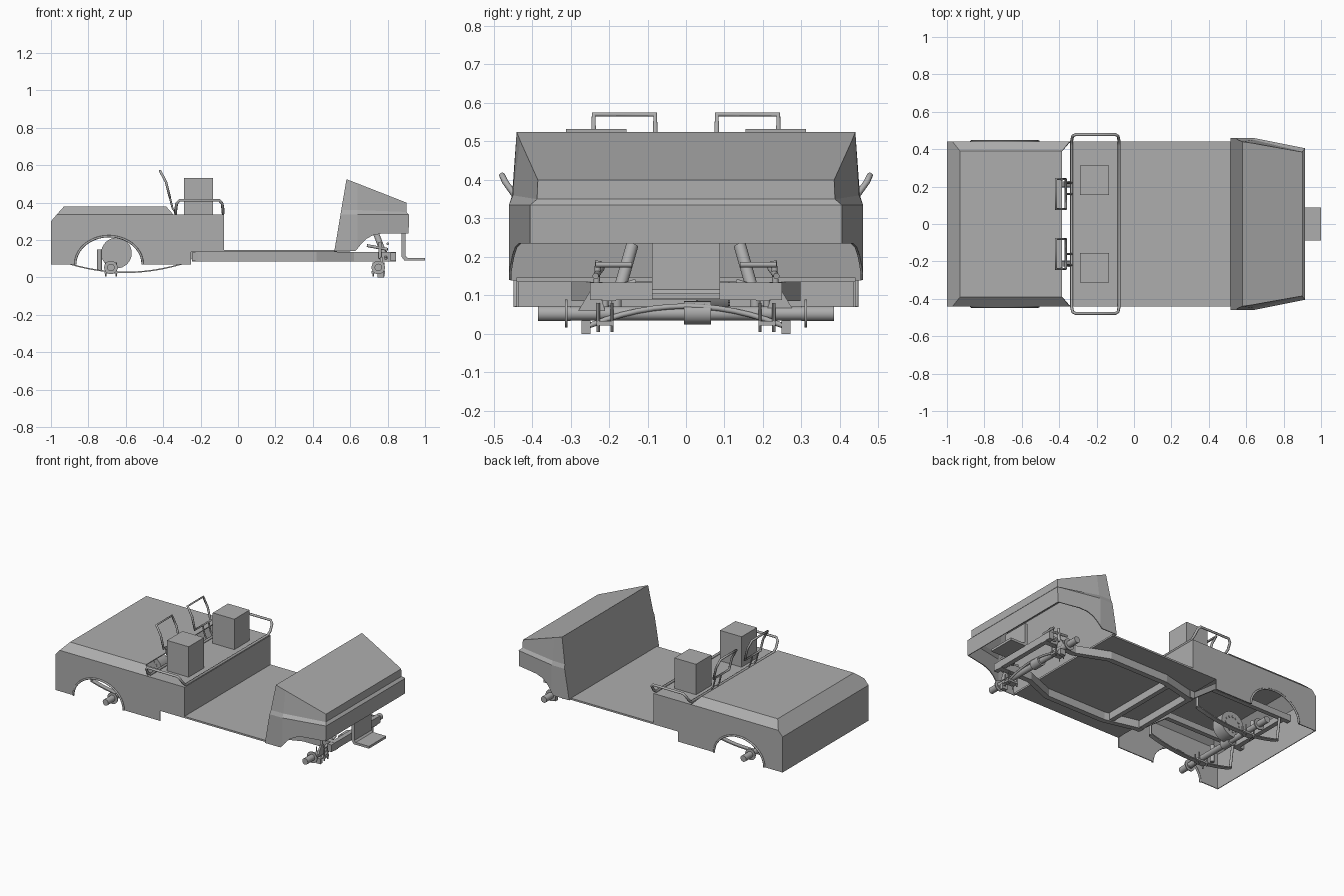
import bpy, bmesh, math
from mathutils import Vector

cube = bpy.data.objects.get("Cube")
if cube:
    bpy.data.objects.remove(cube, do_unlink=True)

grey = bpy.data.materials.new("body_grey")
grey.use_nodes = True
COLOUR = (0.42, 0.42, 0.42, 1)
grey.diffuse_color = COLOUR
grey.node_tree.nodes["Principled BSDF"].inputs["Base Color"].default_value = COLOUR


def mesh_object(name, faces, thickness=0):
    """Object from a list of faces, each a list of points."""
    bm = bmesh.new()
    for face in faces:
        bm.faces.new([bm.verts.new(p) for p in face])
    bmesh.ops.remove_doubles(bm, verts=bm.verts, dist=0.0005)
    bmesh.ops.recalc_face_normals(bm, faces=bm.faces)
    mesh = bpy.data.meshes.new(name)
    bm.to_mesh(mesh)
    bm.free()
    mesh.materials.append(grey)
    ob = bpy.data.objects.new(name, mesh)
    bpy.context.collection.objects.link(ob)
    if thickness:
        mod = ob.modifiers.new("Thickness", "SOLIDIFY")
        mod.thickness = thickness
        mod.offset = -1
    return ob


def prism(name, profile, y0, y1):
    """Extrude an x-z profile along y."""
    a = [(x, y0, z) for x, z in profile]
    b = [(x, y1, z) for x, z in profile]
    n = len(a)
    sides = [[a[i], a[(i + 1) % n], b[(i + 1) % n], b[i]] for i in range(n)]
    return mesh_object(name, [a, b] + sides)


def box(name, x0, x1, y0, y1, z0, z1):
    return prism(name, [(x0, z0), (x1, z0), (x1, z1), (x0, z1)], y0, y1)


def beam(name, path, w, h):
    """Rectangular bar following a path that runs along x."""
    rings = [[(x, y + a * w / 2, z + b * h / 2)
              for a, b in ((-1, -1), (1, -1), (1, 1), (-1, 1))] for x, y, z in path]
    faces = [rings[0], rings[-1]]
    for p, q in zip(rings, rings[1:]):
        faces += [[p[i], p[(i + 1) % 4], q[(i + 1) % 4], q[i]] for i in range(4)]
    return mesh_object(name, faces)


def tube(name, points, r, closed=False):
    curve = bpy.data.curves.new(name, "CURVE")
    curve.dimensions = "3D"
    curve.bevel_depth = r
    curve.bevel_resolution = 2
    curve.use_fill_caps = True
    sp = curve.splines.new("POLY")
    sp.points.add(len(points) - 1)
    for point, co in zip(sp.points, points):
        point.co = (*co, 1)
    sp.use_cyclic_u = closed
    curve.materials.append(grey)
    ob = bpy.data.objects.new(name, curve)
    bpy.context.collection.objects.link(ob)
    return ob


def rod(name, a, b, r, sides=20):
    a, b = Vector(a), Vector(b)
    bm = bmesh.new()
    bmesh.ops.create_cone(bm, cap_ends=True, segments=sides, radius1=r, radius2=r,
                          depth=(b - a).length)
    mesh = bpy.data.meshes.new(name)
    bm.to_mesh(mesh)
    bm.free()
    mesh.materials.append(grey)
    ob = bpy.data.objects.new(name, mesh)
    ob.location = (a + b) / 2
    ob.rotation_euler = (b - a).to_track_quat("Z", "Y").to_euler()
    bpy.context.collection.objects.link(ob)
    for p in mesh.polygons:
        p.use_smooth = len(p.vertices) == 4
    mesh.set_sharp_from_angle(angle=math.radians(40))
    return ob


def both(points):
    """Points on the +y side followed by their mirror, as one loop."""
    return points + [(x, -y, z) for x, y, z in reversed(points)]


# Rear body: open-bottomed sheet shell with round wheel arches
W = 0.44
ARCH_X, ARCH_R = -0.69, 0.18
arch = [(ARCH_X + ARCH_R * math.cos(math.pi * i / 20),
         0.07 + 0.15 * math.sin(math.pi * i / 20)) for i in range(21)]
outline = [(-1, 0.07), (-1, 0.3), (-0.97, 0.335), (-0.345, 0.335), (-0.075, 0.335),
           (-0.075, 0.14), (-0.25, 0.14), (-0.25, 0.07)] + arch
body = [both([(-1, W, 0.07), (-1, W, 0.3)]),
        both([(-1, W, 0.3), (-0.97, W, 0.335), (-0.93, 0.39, 0.38)]),
        both([(-0.93, 0.39, 0.38), (-0.385, 0.39, 0.38)]),
        both([(-0.34, W, 0.335), (-0.075, W, 0.335)]),
        both([(-0.075, W, 0.335), (-0.075, W, 0.14)])]
for s in (-1, 1):
    body.append([(x, s * W, z) for x, z in outline])
    body.append([(-0.97, s * W, 0.335), (-0.93, s * 0.39, 0.38), (-0.385, s * 0.39, 0.38),
                 (-0.345, s * W, 0.335)])
mesh_object("rear_body", body, 0.006)
for s in (-1, 1):
    tube("arch_lip", [(x, s * (W + 0.002), z) for x, z in arch], 0.006)

# Front cowl: tapered two-tier shell
top = [(0.58, 0.44, 0.525), (0.64, 0.431, 0.502), (0.9, 0.385, 0.4)]
waist = [(0.552, 0.452, 0.36), (0.64, 0.45, 0.36), (0.9, 0.387, 0.35)]
belt = [(0.548, 0.46, 0.335), (0.64, 0.46, 0.335), (0.915, 0.405, 0.335)]
foot = (0.515, 0.46, 0.14)
front_low = (0.912, 0.405, 0.235)
mid_low = (0.64, 0.46, 0.155)
fender = [(x, 0.46 - (x - 0.64) * 0.2, z) for x, z in
          ((0.66, 0.18), (0.685, 0.205), (0.72, 0.225), (0.77, 0.235))]
cowl = [both(top), both([foot, belt[0], waist[0], top[0]]),
        both([top[2], waist[2]]), both([waist[2], belt[2]]), both([belt[2], front_low])]
for s in (-1, 1):
    half = [[r[i], r[i + 1], q[i + 1], q[i]] for r, q in ((top, waist), (waist, belt))
            for i in range(2)]
    half.append([foot, belt[0], belt[1], mid_low, (0.625, 0.46, 0.14)])
    half.append([belt[1], belt[2], front_low] + fender[::-1] + [mid_low])
    cowl += [[(x, s * y, z) for x, y, z in f] for f in half]
mesh_object("front_cowl", cowl, 0.006)

# Floor, chassis rails and cross members
box("floor", -0.25, 0.53, -W, W, 0.135, 0.146)
for s in (-1, 1):
    beam("chassis_rail", [(0.845, s * 0.2, 0.11), (0.62, s * 0.2, 0.11), (0.42, s * 0.28, 0.11),
                          (0.0, s * 0.28, 0.11), (-0.245, s * 0.22, 0.11)], 0.035, 0.05)
    beam("rear_rail", [(-0.24, s * 0.22, 0.11), (-0.42, s * 0.21, 0.245),
                       (-0.99, s * 0.21, 0.245)], 0.03, 0.04)
for x in (0.83, -0.04, -0.23):
    box("cross_member", x - 0.015, x + 0.015, -0.25, 0.25, 0.088, 0.134)
box("rear_cross_member", -0.96, -0.93, -0.21, 0.21, 0.225, 0.265)

# Front step bracket
prism("front_step", [(0.875, 0.24), (0.875, 0.11), (0.89, 0.09), (1, 0.09), (1, 0.105),
                     (0.905, 0.105), (0.895, 0.115), (0.895, 0.24)], -0.088, 0.088)

# Seats, with tubular back rests
for s in (-1, 1):
    y0, y1 = sorted((s * 0.155, s * 0.312))
    box("seat", -0.29, -0.135, y0, y1, 0.335, 0.532)
    a, b = s * 0.08, s * 0.24
    tube("back_rest", [(-0.365, a, 0.43), (-0.385, a, 0.51), (-0.417, a, 0.57),
                       (-0.417, b, 0.57), (-0.385, b, 0.51), (-0.365, b, 0.43)], 0.007, True)
    for y in (s * 0.16, s * 0.22):
        tube("back_rest_leg", [(-0.365, y, 0.43), (-0.35, y, 0.37), (-0.33, y, 0.342)], 0.005)

# Grab rail: one loop round the seat deck, rising outward at each side
side = [(-0.333, 0.42, 0.343), (-0.333, 0.445, 0.36), (-0.328, 0.47, 0.395),
        (-0.312, 0.478, 0.412), (-0.1, 0.478, 0.412), (-0.085, 0.47, 0.395),
        (-0.08, 0.445, 0.36), (-0.08, 0.42, 0.343)]
tube("grab_rail", both(side), 0.008, True)

# Axles, hubs and brake flanges
for x, name in ((0.75, "front"), (-0.68, "rear")):
    rod(name + "_axle", (x, -0.3, 0.053), (x, 0.3, 0.053), 0.018)
    rod(name + "_differential", (x, -0.005, 0.055), (x, 0.065, 0.055), 0.03)
    for s in (-1, 1):
        rod(name + "_hub", (x, s * 0.3, 0.053), (x, s * 0.385, 0.053), 0.02)
        rod(name + "_flange", (x, s * 0.308, 0.053), (x, s * 0.314, 0.053), 0.036)
        box(name + "_spring_seat", x - 0.035, x + 0.035, s * 0.21 - 0.022, s * 0.21 + 0.022,
            0.022, 0.034)
        for dx in (-0.028, 0.028):
            for dy in (-0.018, 0.018):
                rod("clamp_bolt", (x + dx, s * 0.21 + dy, 0.005),
                    (x + dx, s * 0.21 + dy, 0.08), 0.004, 8)

# Rear leaf springs, shackles and dampers
for s in (-1, 1):
    leaf = [(-0.6 + 0.3 * t / 6, s * 0.21, 0.027 + 0.045 * (t / 6) ** 2) for t in range(-6, 7)]
    beam("leaf_spring", leaf, 0.03, 0.007)
    rod("spring_shackle", (-0.9, s * 0.21, 0.07), (-0.92, s * 0.21, 0.24), 0.008)
    rod("spring_hanger", (-0.3, s * 0.21, 0.07), (-0.3, s * 0.21, 0.15), 0.008)
    rod("rear_damper", (-0.74, s * 0.18, 0.04), (-0.74, s * 0.18, 0.15), 0.013)

# Drive unit disc with a ring of bolts
rod("drive_disc", (-0.65, 0.03, 0.13), (-0.65, 0.11, 0.13), 0.082, 32)
for y in (0.03, 0.11):
    for i in range(12):
        a = math.tau * i / 12
        x, z = -0.65 + 0.05 * math.cos(a), 0.13 + 0.05 * math.sin(a)
        rod("disc_bolt", (x, y - 0.004, z), (x, y + 0.004, z), 0.007, 8)

# Front suspension: transverse spring, uprights, dampers and links
tube("cross_spring", [(0.77, 0.25 * t / 6, 0.072 - 0.05 * (t / 6) ** 2)
                      for t in range(-6, 7)], 0.007)
for s in (-1, 1):
    box("spring_end", 0.745, 0.78, s * 0.26 - 0.012, s * 0.26 + 0.012, 0, 0.035)
    mesh_object("upright", [[(0.76, s * 0.21, 0.06), (0.76, s * 0.28, 0.06),
                             (0.76, s * 0.25, 0.11), (0.76, s * 0.225, 0.11)]], 0.012)
    rod("kingpin", (0.76, s * 0.235, 0.1), (0.76, s * 0.228, 0.19), 0.008)
    rod("upper_link", (0.8, s * 0.235, 0.18), (0.8, s * 0.14, 0.18), 0.007)
    rod("lower_link", (0.79, s * 0.24, 0.1), (0.79, s * 0.13, 0.135), 0.008)
    rod("front_damper", (0.78, s * 0.17, 0.125), (0.74, s * 0.14, 0.23), 0.016)
    rod("steering_arm", (0.69, s * 0.22, 0.17), (0.8, s * 0.235, 0.15), 0.008)
